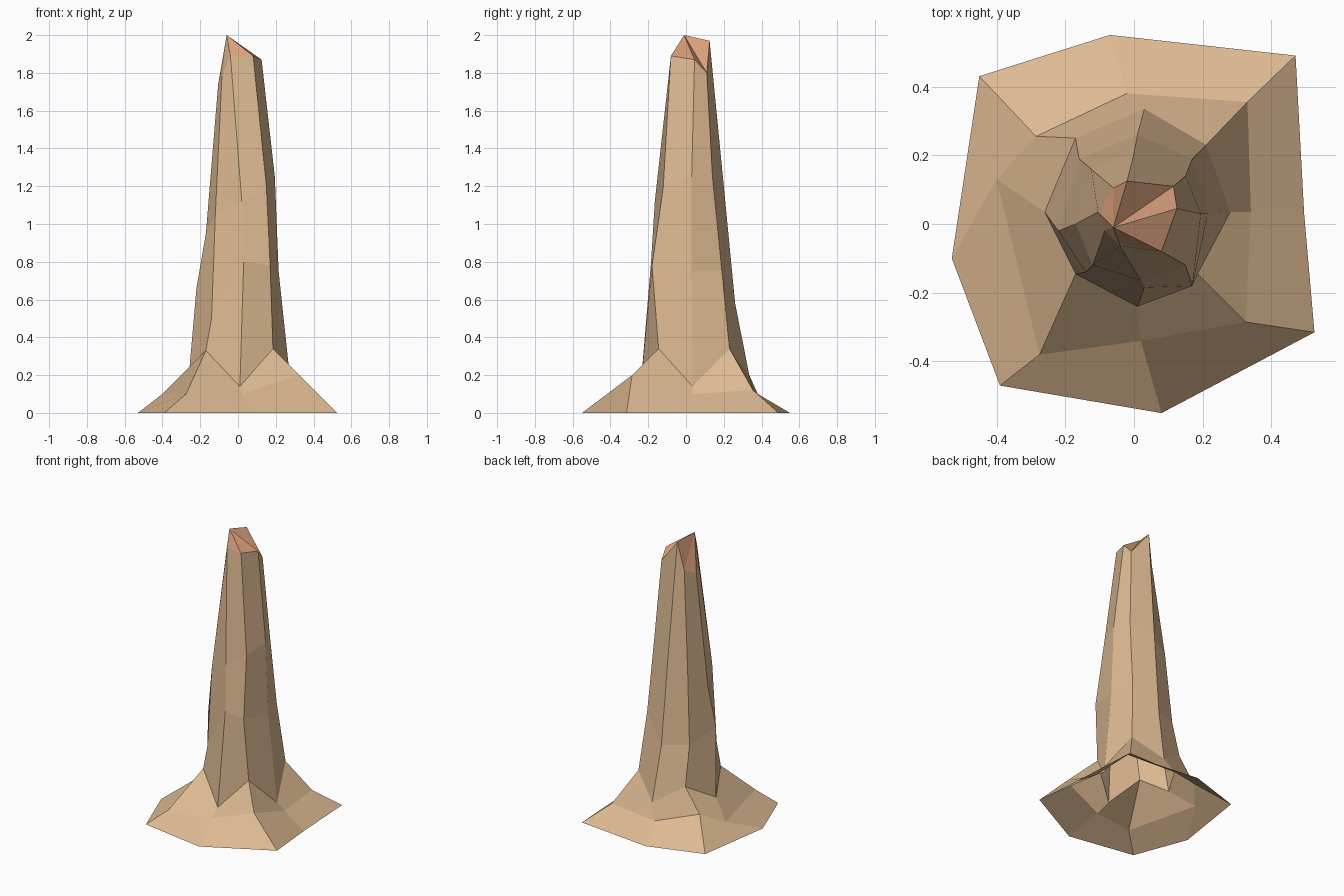
import bpy, bmesh

if "Cube" in bpy.data.objects:
    bpy.data.objects.remove(bpy.data.objects["Cube"])


def material(name, color):
    m = bpy.data.materials.new(name)
    m.diffuse_color = (*color, 1)
    m.use_nodes = True
    m.node_tree.nodes["Principled BSDF"].inputs["Base Color"].default_value = m.diffuse_color
    return m


def make(name, build, mat):
    """Create a flat-shaded object from a bmesh-filling function."""
    bm = bmesh.new()
    build(bm)
    bmesh.ops.remove_doubles(bm, verts=bm.verts, dist=0.0005)
    me = bpy.data.meshes.new(name)
    bm.to_mesh(me)
    bm.free()
    me.materials.append(mat)
    ob = bpy.data.objects.new(name, me)
    bpy.context.collection.objects.link(ob)
    return ob


def loft(sections):
    """Bridge neighbouring eight-point sections (listed clockwise from above)."""
    def build(bm):
        rings = [[bm.verts.new(p) for p in s] for s in sections]
        for lo, hi in zip(rings, rings[1:]):
            for i in range(len(lo)):
                j = (i + 1) % len(lo)
                bm.faces.new((lo[j], lo[i], hi[i], hi[j]))
    return build


def fan(tip, pairs):
    """Triangles from the broken tip to rim edges."""
    def build(bm):
        for a, b in pairs:
            bm.faces.new([bm.verts.new(p) for p in (b, a, tip)])
    return build


bark = material("tan_bark", (0.72, 0.485, 0.285))
wood = material("exposed_wood", (0.70, 0.35, 0.20))

# Cross-sections, each going W, NW, N, NE, E, SE, S, SW
ground = [(x, y, 0) for x, y in (
    (-.53, -.10), (-.45, .43), (-.07, .55), (.47, .49),
    (.495, .03), (.525, -.315), (.08, -.55), (-.39, -.47))]
flare = [(-.40, .13, .10), (-.285, .255, .17), (-.02, .38, .10), (.33, .355, .12),
         (.34, .035, .10), (.325, -.285, .20), (.02, -.34, .10), (-.275, -.38, .10)]
neck = [(-.26, .035, .20), (-.17, .25, .33), (.03, .335, .20), (.21, .23, .34),
        (.28, .035, .14), (.185, -.145, .34), (.01, -.24, .14), (-.17, -.145, .33)]
lower = [(-.22, -.02, .66), (-.16, .19, .60), (.01, .26, .58), (.17, .19, .75),
         (.215, .03, .75), (.17, -.18, .78), (.03, -.185, .80), (-.14, -.14, .50)]
upper = [(-.17, .0, .95), (-.125, .16, 1.1), (.0, .205, 1.15), (.15, .14, 1.25),
         (.195, .03, 1.25), (.15, -.12, 1.2), (.02, -.165, 1.12), (-.12, -.12, 1.05)]
rim = [(-.105, .035, 1.74), (-.06, .105, 1.77), (-.02, .125, 1.97), (.115, .11, 1.80),
       (.125, .045, 1.87), (.08, -.08, 1.89), (-.04, -.065, 1.89), (-.085, -.02, 1.78)]
tip = (-.06, -.01, 2.0)

# Spreading root base, open underneath
make("root_base", loft([ground, flare, neck]), bark)
# Tapering trunk
make("trunk", loft([neck, lower, upper, rim]), bark)
# Snapped top: wood all round except the bark strip running up to the tip
edges = list(zip(rim, rim[1:] + rim[:1]))
make("broken_top", fan(tip, edges[:6] + edges[7:]), wood)
make("tip_bark", fan(tip, edges[6:7]), bark)
